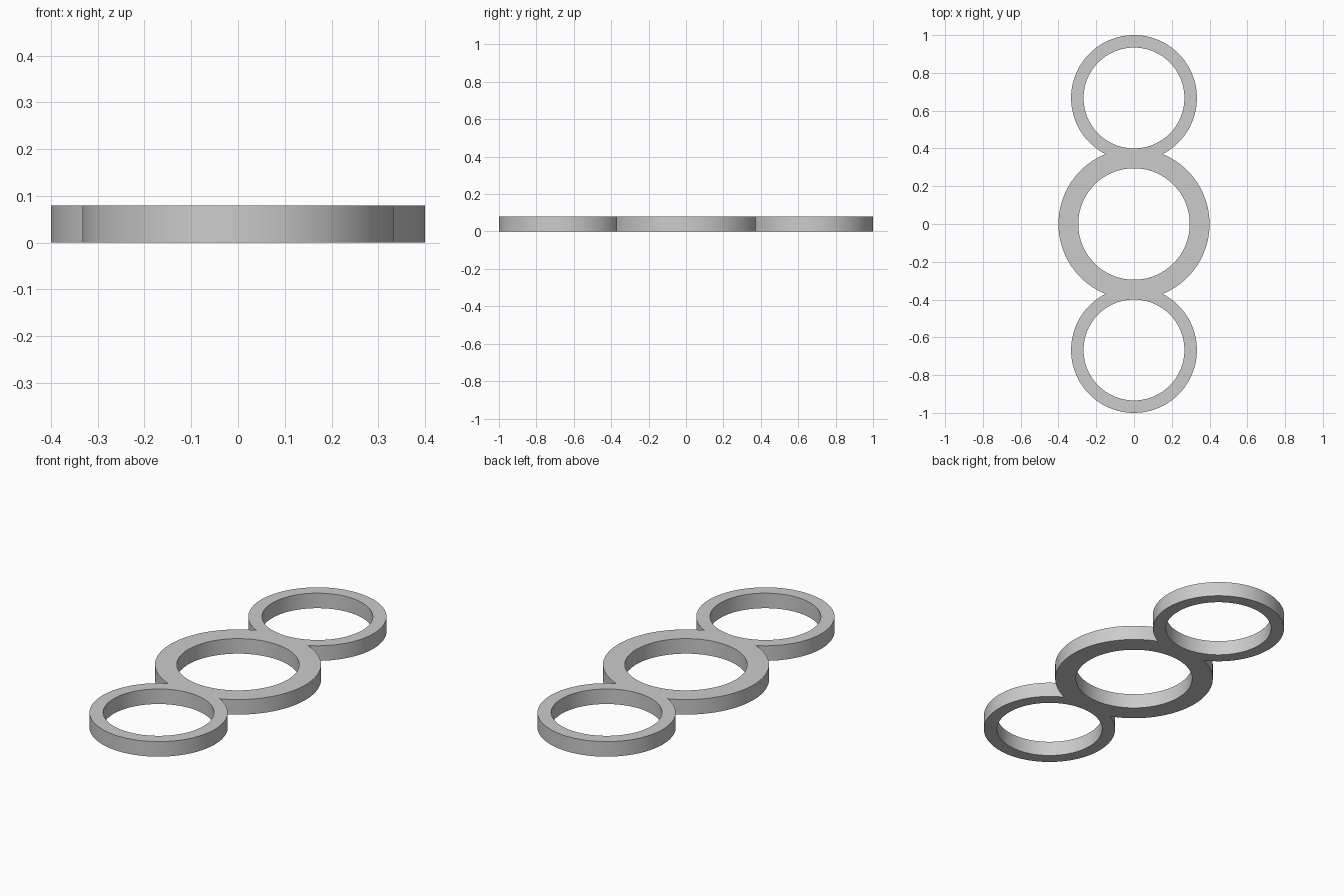
import bpy, bmesh
from math import sin, cos, pi, atan2, sqrt, radians

# Remove the default cube
cube = bpy.data.objects.get("Cube")
if cube:
    bpy.data.objects.remove(cube)

HEIGHT = 0.08
MID_OUT, MID_IN = 0.4, 0.295       # middle ring radii
END_OUT, END_IN = 0.333, 0.267     # end ring radii
END_Y = 1 - END_OUT                # end ring centre

grey = bpy.data.materials.new("plain grey")
grey.use_nodes = True
colour = (0.6, 0.6, 0.6, 1)
grey.diffuse_color = colour
grey.node_tree.nodes["Principled BSDF"].inputs["Base Color"].default_value = colour


def arc(cy, r, start, end, n):
    step = (end - start) / n
    return [(r * cos(start + i * step), cy + r * sin(start + i * step)) for i in range(n)]


# Where the outer circles of neighbouring rings cross
cross_y = (MID_OUT**2 - END_OUT**2 + END_Y**2) / (2 * END_Y)
cross_x = sqrt(MID_OUT**2 - cross_y**2)
mid = atan2(cross_y, cross_x)
end = atan2(cross_y - END_Y, cross_x)

# Fused outer outline, counter-clockwise, then the three holes
outline = (arc(0, MID_OUT, -mid, mid, 40)
           + arc(END_Y, END_OUT, end, pi - end, 96)
           + arc(0, MID_OUT, pi - mid, pi + mid, 40)
           + arc(-END_Y, END_OUT, pi + end, 2 * pi - end, 96))
loops = [outline, arc(0, MID_IN, 0, 2 * pi, 96)]
loops += [arc(s * END_Y, END_IN, 0, 2 * pi, 96) for s in (-1, 1)]

# Filled profile with thickness
curve = bpy.data.curves.new("triple_ring_profile", "CURVE")
curve.dimensions = "2D"
curve.fill_mode = "BOTH"
curve.extrude = HEIGHT / 2
for points in loops:
    spline = curve.splines.new("POLY")
    spline.points.add(len(points) - 1)
    for p, (x, y) in zip(spline.points, points):
        p.co = (x, y, 0, 1)
    spline.use_cyclic_u = True

ring = bpy.data.objects.new("triple_ring", curve)
bpy.context.collection.objects.link(ring)
bpy.ops.object.select_all(action="DESELECT")
ring.select_set(True)
bpy.context.view_layer.objects.active = ring
bpy.ops.object.convert(target="MESH")
ring = bpy.context.object

# Weld caps to walls and stand the part on the floor
bm = bmesh.new()
bm.from_mesh(ring.data)
bmesh.ops.remove_doubles(bm, verts=bm.verts, dist=0.0001)
bmesh.ops.translate(bm, verts=bm.verts, vec=(0, 0, HEIGHT / 2))
bmesh.ops.recalc_face_normals(bm, faces=bm.faces)
bm.to_mesh(ring.data)
bm.free()
ring.data.materials.clear()
ring.data.materials.append(grey)
bpy.ops.object.shade_smooth_by_angle(angle=radians(30))
